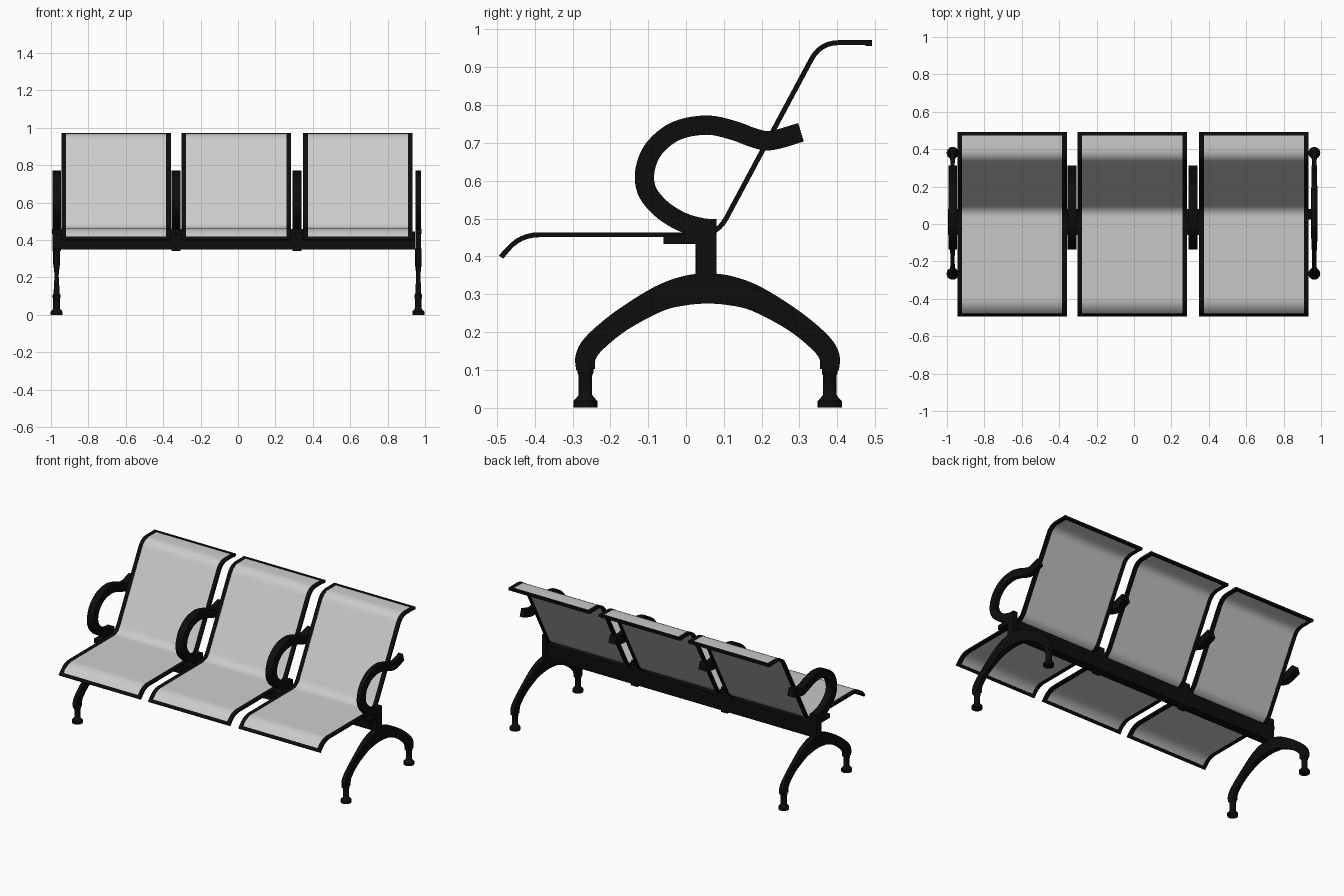
import bpy, bmesh, math
from mathutils import Vector

if "Cube" in bpy.data.objects:
    bpy.data.objects.remove(bpy.data.objects["Cube"])


def material(name, value):
    m = bpy.data.materials.new(name)
    m.use_nodes = True
    colour = (value, value, value, 1)
    m.diffuse_color = colour
    m.node_tree.nodes["Principled BSDF"].inputs["Base Color"].default_value = colour
    return m


GREY = material("light grey panel", 0.6)
BLACK = material("black metal", 0.004)


def finish(name, bm, mat, angle=35):
    bmesh.ops.recalc_face_normals(bm, faces=bm.faces)
    mesh = bpy.data.meshes.new(name)
    bm.to_mesh(mesh)
    bm.free()
    mesh.materials.append(mat)
    ob = bpy.data.objects.new(name, mesh)
    bpy.context.collection.objects.link(ob)
    bpy.ops.object.select_all(action="DESELECT")
    ob.select_set(True)
    bpy.context.view_layer.objects.active = ob
    bpy.ops.object.shade_smooth_by_angle(angle=math.radians(angle))
    return ob


def box(name, x, y, z, mat=BLACK):
    bm = bmesh.new()
    bmesh.ops.create_cube(bm, size=1)
    for v in bm.verts:
        v.co = [(r[0] + r[1]) / 2 + c * (r[1] - r[0]) for r, c in zip((x, y, z), v.co)]
    return finish(name, bm, mat)


def bar(name, stations, x, mat=BLACK):
    """Rectangular bar along (y, z, thickness, width) stations, centred on x."""
    bm = bmesh.new()
    rings = []
    for i, (y, z, t, w) in enumerate(stations):
        a, b = stations[max(i - 1, 0)], stations[min(i + 1, len(stations) - 1)]
        d = Vector((b[0] - a[0], b[1] - a[1])).normalized() * t / 2
        corners = ((-1, -1), (1, -1), (1, 1), (-1, 1))
        rings.append([bm.verts.new((x + sx * w / 2, y - s * d.y, z + s * d.x))
                      for sx, s in corners])
    for r, q in zip(rings, rings[1:]):
        for k in range(4):
            bm.faces.new((r[k], r[k - 1], q[k - 1], q[k]))
    bm.faces.new(rings[0])
    bm.faces.new(rings[-1])
    return finish(name, bm, mat)


def smooth(points, steps=5):
    """Catmull-Rom curve through tuples of any length."""
    p = [points[0], *points, points[-1]]
    out = []
    for a, b, c, d in zip(p, p[1:], p[2:], p[3:]):
        for s in range(steps):
            t = s / steps
            out.append(tuple(
                0.5 * (2 * j + (k - i) * t + (2 * i - 5 * j + 4 * k - l) * t * t
                       + (3 * j - i - 3 * k + l) * t ** 3)
                for i, j, k, l in zip(a, b, c, d)))
    return out + [points[-1]]


def rounded(points, radius=0.05, steps=6):
    """Polyline with its corners rounded off."""
    pts = [Vector(p) for p in points]
    out = [pts[0]]
    for a, b, c in zip(pts, pts[1:], pts[2:]):
        p, q = b + (a - b).normalized() * radius, b + (c - b).normalized() * radius
        out += [p.lerp(b, s / steps).lerp(b.lerp(q, s / steps), s / steps)
                for s in range(steps + 1)]
    return out + [pts[-1]]


def lathe(name, profile, x, y, sides=20):
    bm = bmesh.new()
    rings = [[bm.verts.new((x + r * math.cos(k * math.tau / sides),
                            y + r * math.sin(k * math.tau / sides), z))
              for k in range(sides)] for r, z in profile]
    for a, b in zip(rings, rings[1:]):
        for k in range(sides):
            bm.faces.new((a[k - 1], a[k], b[k], b[k - 1]))
    bm.faces.new(rings[0])
    bm.faces.new(rings[-1])
    return finish(name, bm, BLACK)


# Seats: bent grey panel held in a thin black frame
SHELL = rounded([(-0.489, 0.398), (-0.438, 0.457), (0.083, 0.457),
                 (0.355, 0.965), (0.49, 0.965)])
for side, cx in (("right", -0.652), ("middle", -0.009), ("left", 0.641)):
    half, rail = 0.293, 0.025
    bar(side + "_seat_panel", [(p.x, p.y, 0.009, 2 * (half - rail)) for p in SHELL], cx, GREY)
    for s in (-1, 1):
        bar(f"{side}_seat_rail", [(p.x, p.y, 0.013, rail) for p in SHELL],
            cx + s * (half - rail / 2))
    tip = SHELL[0].lerp(SHELL[1], 0.7)
    bar(side + "_seat_front_edge",
        [(p.x, p.y, 0.014, 2 * half) for p in (SHELL[0], tip)], cx)
    box(side + "_seat_top_edge", (cx - half, cx + half), (0.474, 0.492), (0.956, 0.972))

# Main beam under the seats
box("main_beam", (-0.96, 0.945), (0.025, 0.08), (0.35, 0.445))

# Armrests: looping flat bars, each on a bracket and post
LOOP = smooth([(0.08, 0.473), (0.04, 0.476), (-0.015, 0.493), (-0.068, 0.528),
               (-0.104, 0.575), (-0.108, 0.63), (-0.083, 0.687), (-0.025, 0.732),
               (0.055, 0.747), (0.125, 0.733), (0.18, 0.713), (0.225, 0.706),
               (0.304, 0.728)])
ARMS = (("right_end", -0.97, 0.046, 0.025), ("right_inner", -0.331, 0.048, 0.053),
        ("left_inner", 0.316, 0.048, 0.053), ("left_end", 0.964, 0.03, 0.016))
for place, x, w, b in ARMS:
    bar(place + "_armrest", [(y, z, 0.051, w) for y, z in LOOP], x)
    box(place + "_arm_bracket", (x - b, x + b), (-0.06, 0.08), (0.432, 0.459))
    box(place + "_arm_post", (x - w / 2, x + w / 2), (0.026, 0.081), (0.34, 0.498))

# Legs: tapered arches on round adjustable feet
MID = 0.057
HALF_ARCH = [(0.322, 0.1, 0.05, 0.03), (0.322, 0.135, 0.054, 0.03),
             (0.298, 0.172, 0.056, 0.024), (0.228, 0.23, 0.058, 0.022),
             (0.13, 0.287, 0.067, 0.032), (0.06, 0.309, 0.077, 0.036)]
ARCH = smooth([(MID - y, z, t, w) for y, z, t, w in HALF_ARCH]
              + [(MID, 0.315, 0.08, 0.036)]
              + [(MID + y, z, t, w) for y, z, t, w in reversed(HALF_ARCH)])
FOOT = [(0.032, 0), (0.032, 0.017), (0.022, 0.028), (0.018, 0.034), (0.018, 0.085),
        (0.021, 0.092), (0.021, 0.105), (0.015, 0.115)]
for side, x in (("right", -0.97), ("left", 0.964)):
    bar(side + "_leg", ARCH, x)
    for end, s in (("front", -1), ("back", 1)):
        lathe(f"{side}_{end}_foot", FOOT, x, MID + s * 0.323)
